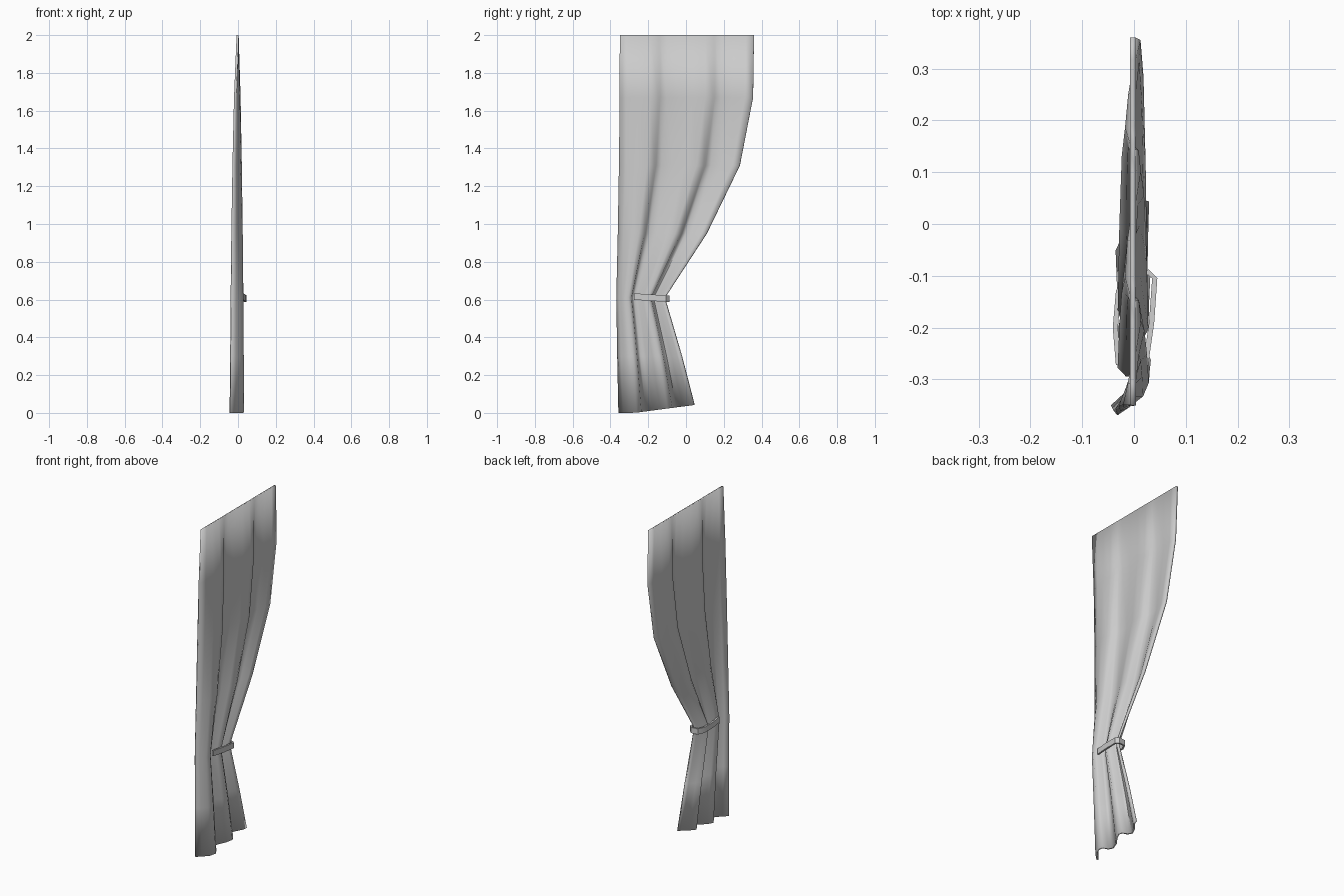
import bpy, bmesh, math
from mathutils import Vector

if "Cube" in bpy.data.objects:
    bpy.data.objects.remove(bpy.data.objects["Cube"])

def make_object(name, bm, angle):
    bmesh.ops.recalc_face_normals(bm, faces=bm.faces)
    me = bpy.data.meshes.new(name)
    bm.to_mesh(me)
    bm.free()
    ob = bpy.data.objects.new(name, me)
    bpy.context.collection.objects.link(ob)
    bpy.ops.object.select_all(action='DESELECT')
    bpy.context.view_layer.objects.active = ob
    ob.select_set(True)
    bpy.ops.object.shade_smooth_by_angle(angle=math.radians(angle))
    return ob

def grid_faces(bm, rows, closed=False):
    n = len(rows[0])
    for a, b in zip(rows, rows[1:]):
        for i in range(n if closed else n - 1):
            j = (i + 1) % n
            bm.faces.new((a[i], a[j], b[j], b[i]))

# Curtain: rows of (z, left y, right y, fold depth), draped over one pleat profile
rows = [(2.0, -.35, .36, 0), (1.67, -.35, .355, .38), (1.31, -.353, .285, .62),
        (.95, -.358, .11, .80), (.61, -.365, -.112, .93), (.3, -.36, -.022, 1), (0, -.354, .045, 1.08)]
pleat = [(0, -.036), (.06, -.012), (.14, .016), (.23, .027), (.285, .017), (.30, -.012),
         (.35, -.026), (.45, -.015), (.55, .012), (.64, .026), (.695, .016), (.71, -.012),
         (.76, -.026), (.85, -.010), (.94, .018), (1, .024)]
bm = bmesh.new()
grid = []
for z, y0, y1, depth in rows:
    grid.append([])
    for u, x in pleat:
        hem = .042 * max(0, u - .2) / .8 if z == 0 else 0
        grid[-1].append(bm.verts.new((x * depth - .002, y0 + (y1 - y0) * u, z + hem)))
grid_faces(bm, grid)
curtain = make_object("curtain", bm, 60)
solid = curtain.modifiers.new("cloth_thickness", 'SOLIDIFY')
solid.thickness = .011
solid.offset = 0

# Tieback: flat band looped around the gathered pleats
path = [(.022, -.275), (.034, -.19), (.040, -.105), (.028, -.093),
        (-.012, -.097), (-.030, -.13), (-.036, -.20), (-.030, -.272)]
bm = bmesh.new()
rings = []
for i, (x, y) in enumerate(path):
    a, b = Vector(path[max(i - 1, 0)]), Vector(path[min(i + 1, len(path) - 1)])
    t = (b - a).normalized()
    n = Vector((-t.y, t.x)) * .005
    z = .616 - .012 * (y + .275) / .18
    rings.append([bm.verts.new((x + n.x * s, y + n.y * s, z + h))
                  for s, h in ((-1, -.017), (1, -.017), (1, .017), (-1, .017))])
grid_faces(bm, rings, closed=True)
bm.faces.new(rings[0])
bm.faces.new(rings[-1][::-1])
make_object("tieback", bm, 40)
